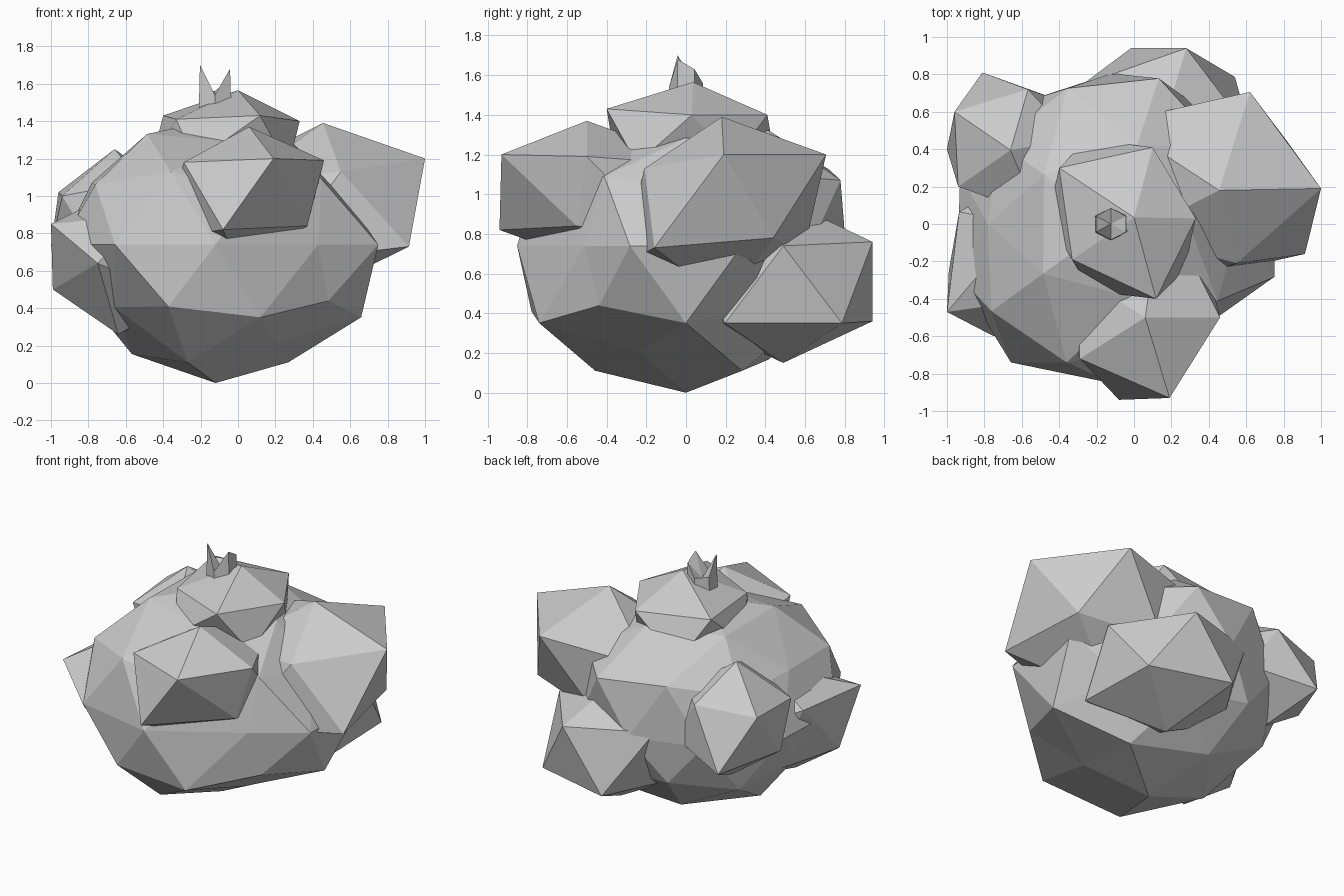
import bpy, bmesh, math
from mathutils import Vector

grey = bpy.data.materials.new("light grey")
grey.diffuse_color = (0.6, 0.6, 0.6, 1)


def finish(name, bm):
    bmesh.ops.recalc_face_normals(bm, faces=bm.faces)
    mesh = bpy.data.meshes.new(name)
    bm.to_mesh(mesh)
    bm.free()
    mesh.materials.append(grey)
    obj = bpy.data.objects.new(name, mesh)
    bpy.context.collection.objects.link(obj)
    return obj


def lump(name, pole, ring, centre=None):
    """Stretched icosahedron: outer tip, the five corners around it, and their opposites."""
    pole, ring = Vector(pole), [Vector(p) for p in ring]
    if centre is None:
        mean = sum(ring, Vector()) / 5
        centre = mean + (mean - pole) * 0.809
    centre = Vector(centre)
    bm = bmesh.new()
    a = bm.verts.new(pole)
    b = bm.verts.new(2 * centre - pole)
    up = [bm.verts.new(p) for p in ring]
    low = [bm.verts.new(2 * centre - p) for p in ring]
    for i in range(5):
        j, k = (i + 1) % 5, (i + 3) % 5      # low[k] lies below the edge i-j
        bm.faces.new((a, up[i], up[j]))
        bm.faces.new((up[i], low[k], up[j]))
        bm.faces.new((up[j], low[k], low[(k + 1) % 5]))
        bm.faces.new((b, low[i], low[j]))
    return finish(name, bm)


# Main rounded body, slightly flattened
bm = bmesh.new()
bmesh.ops.create_icosphere(bm, subdivisions=2, radius=1)


def dent(x, y, z, f, fy=None):
    """Pull the corner in direction x, y, z towards the middle (fy: own factor along y)."""
    v = min(bm.verts, key=lambda v: (v.co - Vector((x, y, z))).length)
    v.co = (v.co.x * f, v.co.y * (fy or f), v.co.z * f)


# Dents where the lumps grow out
dents = [
    (0, -1, 0, 0.93), (0.59, -0.81, 0, 1.02, 0.69), (0.72, -0.53, -0.45, 0.91),
    (0.43, -0.31, -0.85, 0.84), (0.28, -0.85, 0.45, 0.84), (0.69, -0.5, 0.53, 0.9),
    (0.16, -0.5, 0.85, 0.87), (0.53, 0, 0.85, 0.86), (0.89, 0, 0.45, 0.83),
    (0, 0, 1, 0.9), (-0.43, -0.31, 0.85, 0.94), (-0.43, 0.31, 0.85, 0.93),
    (-0.85, 0, 0.53, 0.85), (-0.72, -0.53, 0.45, 0.97), (-0.72, 0.53, 0.45, 0.91),
    (-0.95, -0.31, 0, 0.95), (-0.95, 0.31, 0, 0.93), (-0.89, 0, -0.45, 0.85),
    (-0.69, -0.5, -0.53, 0.86), (-0.69, 0.5, -0.53, 0.91), (-0.53, 0, -0.85, 0.93),
    (-0.16, 0.5, -0.85, 0.91), (-0.28, 0.85, -0.45, 0.89), (-0.26, 0.81, 0.53, 0.98),
    (-0.59, 0.81, 0, 0.88), (0, 1, 0, 0.88), (0.26, 0.81, -0.53, 0.86),
    (0.59, 0.81, 0, 0.85), (0.72, 0.53, -0.45, 0.87), (0.69, 0.5, 0.53, 0.92),
    (0.16, 0.5, 0.85, 0.92)]
for d in dents:
    dent(*d)
for v in bm.verts:
    v.co = (v.co.x * 0.915 - 0.12, v.co.y * 0.915, v.co.z * 0.74 + 0.74)
finish("body", bm)

# Lumps growing out of the body
lump("front_lump", (0.19, -0.93, 1.2),
     [(-0.29, -0.72, 1.18), (0.06, -0.5, 1.37), (0.46, -0.5, 1.19),
      (0.37, -0.55, 0.84), (-0.08, -0.94, 0.82)])
lump("right_lump", (1.0, 0.19, 1.2),
     [(0.455, 0.18, 1.39), (0.62, 0.706, 1.2), (0.82, 0.44, 0.78),
      (0.914, -0.16, 0.73), (0.55, -0.21, 1.13)])
lump("back_left_lump", (-0.96, 0.6, 1.02),
     [(-0.66, 0.395, 1.25), (-0.94, 0.2, 1.0), (-1.0, 0.4, 0.73),
      (-0.81, 0.81, 0.67), (-0.567, 0.72, 1.05)])
lump("left_lump", (-1.0, -0.47, 0.85),
     [(-0.75, -0.6, 0.64), (-0.99, -0.25, 0.5), (-0.935, 0.065, 0.86),
      (-0.6, 0.0, 1.05), (-0.5, -0.4, 0.9)], centre=(-0.62, -0.14, 0.655))
lump("back_lump", (0.54, 0.786, 0.35),
     [(0.62, 0.49, 0.74), (0.28, 0.94, 0.76), (-0.016, 0.94, 0.36),
      (0.15, 0.49, 0.15), (0.56, 0.197, 0.35)])
lump("top_lump", (0.0, 0.035, 1.565),
     [(-0.4, 0.3, 1.43), (0.1, 0.41, 1.4), (0.33, 0.03, 1.4),
      (0.118, -0.4, 1.43), (-0.33, -0.19, 1.41)])

# Jagged hollow stem on top
bm = bmesh.new()
rim_heights = [1.63, 1.56, 1.57, 1.70, 1.54, 1.68]
base, rim = [], []
for i, h in enumerate(rim_heights):
    t = math.radians(30 + 60 * i)
    x, y = math.cos(t), math.sin(t)
    base.append(bm.verts.new((-0.123 + 0.1 * x, 0.088 * y, 1.45)))
    rim.append(bm.verts.new((-0.123 + 0.093 * x, 0.085 * y, h)))
floor = bm.verts.new((-0.123, 0, 1.53))
for i in range(6):
    j = (i + 1) % 6
    bm.faces.new((base[i], base[j], rim[j], rim[i]))
    bm.faces.new((rim[i], rim[j], floor))
bm.faces.new(base)
finish("stem", bm)
